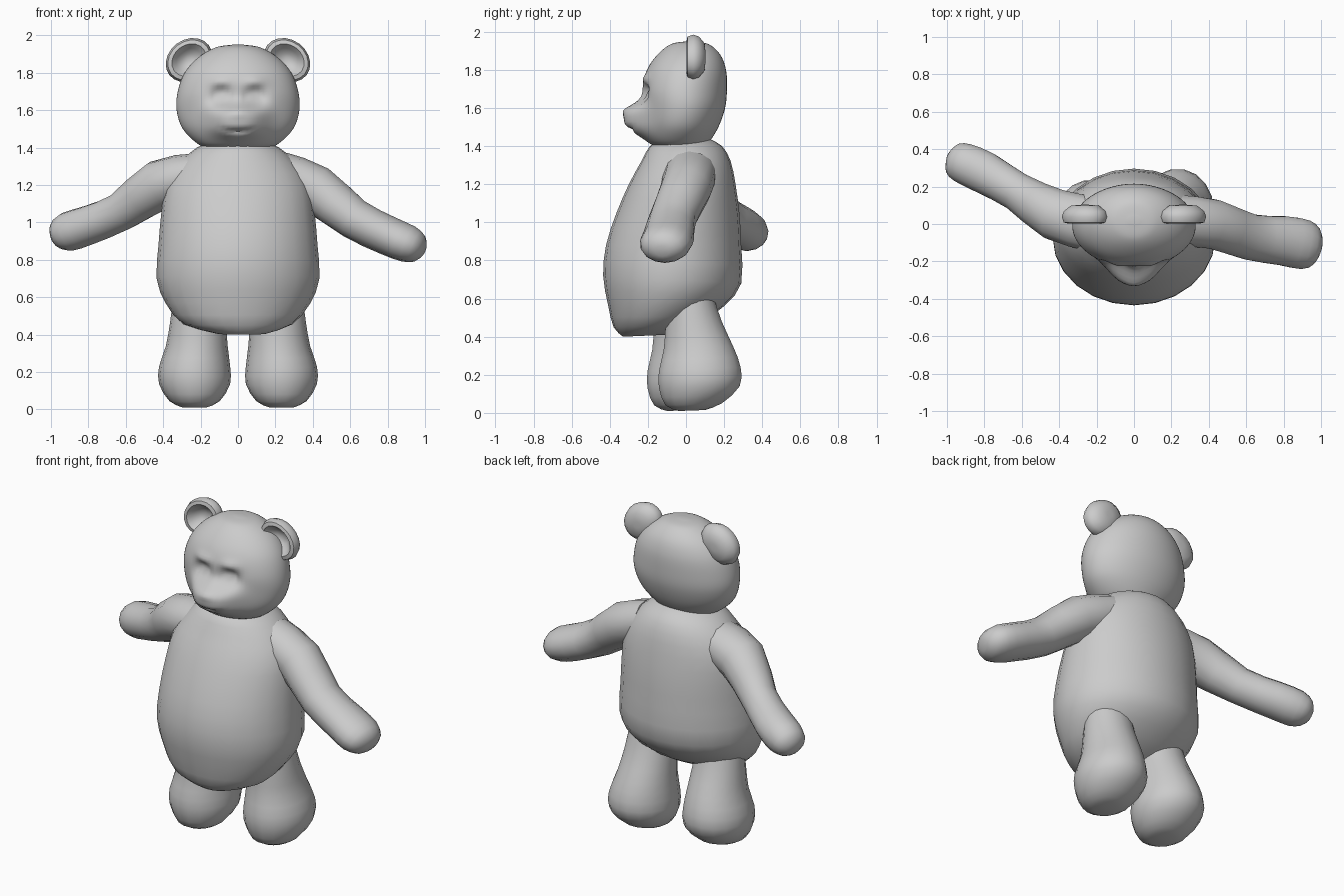
import bpy, bmesh, math
from mathutils import Vector

if "Cube" in bpy.data.objects:
    bpy.data.objects.remove(bpy.data.objects["Cube"])

fur = bpy.data.materials.new("grey_fur")
fur.diffuse_color = (0.6, 0.6, 0.6, 1)
fur.use_nodes = True
fur.node_tree.nodes["Principled BSDF"].inputs["Base Color"].default_value = fur.diffuse_color


def spline(rows, steps):
    """Catmull-Rom interpolation through rows of numbers."""
    out = []
    for i in range(len(rows) - 1):
        a, b, c, d = (rows[max(0, min(len(rows) - 1, i + k))] for k in (-1, 0, 1, 2))
        for s in range(steps):
            t = s / steps
            out.append([0.5 * (2 * q + (r - p) * t + (2 * p - 5 * q + 4 * r - w) * t * t
                               + (3 * q - p - 3 * r + w) * t ** 3)
                        for p, q, r, w in zip(a, b, c, d)])
    return out + [list(rows[-1])]


def skin(name, rings, deform=None):
    """Closed surface through rings of equal point count."""
    bm = bmesh.new()
    loops = [[bm.verts.new(deform(p) if deform else p) for p in ring] for ring in rings]
    n = len(loops[0])
    for a, b in zip(loops, loops[1:]):
        for i in range(n):
            bm.faces.new((a[i], a[(i + 1) % n], b[(i + 1) % n], b[i]))
    for loop in (loops[0], loops[-1]):
        hub = bm.verts.new(sum((v.co for v in loop), Vector()) / n)
        for i in range(n):
            bm.faces.new((loop[i], loop[(i + 1) % n], hub))
    bmesh.ops.recalc_face_normals(bm, faces=bm.faces)
    mesh = bpy.data.meshes.new(name)
    bm.to_mesh(mesh)
    bm.free()
    mesh.materials.append(fur)
    obj = bpy.data.objects.new(name, mesh)
    bpy.context.collection.objects.link(obj)
    bpy.context.view_layer.objects.active = obj
    obj.select_set(True)
    bpy.ops.object.shade_smooth_by_angle(angle=math.radians(50))
    obj.select_set(False)
    return obj


def oval(centre, u, v, n):
    return [centre + u * math.cos(2 * math.pi * i / n) + v * math.sin(2 * math.pi * i / n)
            for i in range(n)]


def stack(name, rows, n=20, steps=2, deform=None):
    """Rows: centre x, half width, front y, front z, back y, back z."""
    rings = []
    for x, rx, fy, fz, by, bz in spline(rows, steps):
        front, back = Vector((x, fy, fz)), Vector((x, by, bz))
        rings.append(oval((front + back) / 2, Vector((rx, 0, 0)), (back - front) / 2, n))
    return skin(name, rings, deform)


def limb(name, rows, n=14):
    """Rows: centre x, y, z, radius upward, radius sideways."""
    pts = spline(rows, 2)
    rings = []
    for i, p in enumerate(pts):
        tangent = Vector(pts[min(i + 1, len(pts) - 1)][:3]) - Vector(pts[max(i - 1, 0)][:3])
        side = tangent.cross(Vector((0, 0, 1))).normalized()
        up = side.cross(tangent).normalized()
        rings.append(oval(Vector(p[:3]), up * p[3], side * p[4], n))
    return skin(name, rings)


# Pear-shaped body with the belly hanging forward
stack("body", [
    (0.02, .13, -.33, .40, -.10, .41), (0, .29, -.38, .45, .05, .46),
    (0, .385, -.41, .57, .20, .56), (0, .435, -.435, .72, .29, .68),
    (0, .425, -.42, .88, .29, .88), (0, .41, -.365, 1.05, .28, 1.05),
    (0, .385, -.30, 1.20, .26, 1.20), (0, .31, -.235, 1.32, .235, 1.32),
    (0, .22, -.19, 1.40, .19, 1.40), (0, .13, -.12, 1.44, .12, 1.44)], n=24)


# Face relief: muzzle, nose, smile, eye sockets and eyeballs
def face(p):
    x, y, z = p
    if y > -0.02:
        return p

    def bump(cx, cz, wx, wz, k=2):
        return math.exp(-abs((x - cx) / wx) ** k - abs((z - cz) / wz) ** k)
    push = 0.105 * bump(0, 1.54, .15, .09, 3) + 0.015 * bump(0, 1.59, .045, .025)
    smile = 1.485 + 2.5 * x * x
    if abs(x) < 0.11:
        push -= 0.03 * math.exp(-((z - smile) / .012) ** 2) * (1 - abs(x) / .11)
    for s in (-1, 1):
        push -= 0.05 * bump(s * .09, 1.675, .05, .05)
        push += 0.03 * bump(s * .085, 1.67, .02, .028)
        push += 0.018 * bump(s * .09, 1.75, .05, .03)
    return Vector((x, y - push, z))


stack("head", [
    (0, .14, -.13, 1.39, .08, 1.39), (0, .215, -.19, 1.42, .12, 1.42),
    (0, .295, -.215, 1.50, .17, 1.50), (0, .328, -.225, 1.60, .205, 1.60),
    (0, .322, -.23, 1.70, .215, 1.70), (0, .285, -.205, 1.80, .21, 1.80),
    (0, .215, -.15, 1.88, .18, 1.88), (0, .12, -.08, 1.935, .12, 1.935),
    (0, .03, .0, 1.95, .04, 1.95)], n=72, steps=7, deform=face)

# Cupped ears, open to the front
ear_profile = [(.02, .055), (.07, .05), (.105, .02), (.115, -.01), (.105, -.04),
               (.085, -.045), (.062, -.015), (.035, .012), (.01, .018)]
for s, label in ((-1, "left"), (1, "right")):
    u = Vector((s * .80, 0, -.60))
    v = Vector((s * .60, 0, .80))
    skin(label + "_ear", [oval(Vector((s * .262, .048 + d, 1.868)), u * r * 1.15, v * r * .95, 20)
                          for r, d in ear_profile])

# Arms: one swung back, the other reaching slightly forward
limb("left_arm", [(-.22, .0, 1.25, .12, .15), (-.42, .05, 1.20, .135, .14),
                  (-.62, .17, 1.06, .105, .105), (-.80, .275, .985, .105, .115),
                  (-.91, .325, .95, .105, .11), (-.965, .35, .925, .075, .085),
                  (-.99, .36, .915, .03, .03)])
limb("right_arm", [(.22, .02, 1.26, .12, .14), (.42, .0, 1.175, .13, .135),
                   (.62, -.07, 1.02, .11, .125), (.80, -.09, .93, .105, .135),
                   (.91, -.11, .885, .10, .135), (.97, -.12, .86, .075, .10),
                   (.995, -.125, .85, .03, .04)])

# Stubby legs swelling into rounded feet
for s, label, dy in ((-1, "left", -.06), (1, "right", 0)):
    x = s * .232
    stack(label + "_leg", [
        (x, .07, -.04 + dy, .01, .10 + dy, .015), (x, .135, -.11 + dy, .04, .19 + dy, .05),
        (x, .19, -.145 + dy, .13, .285 + dy, .14), (x, .19, -.145 + dy, .22, .29 + dy, .24),
        (x * .95, .165, -.12 + dy, .33, .25 + dy, .35),
        (x * .92, .15, -.11 + dy, .45, .19 + dy, .48),
        (x * .9, .14, -.10 + dy, .56, .15 + dy, .60)], n=18)
